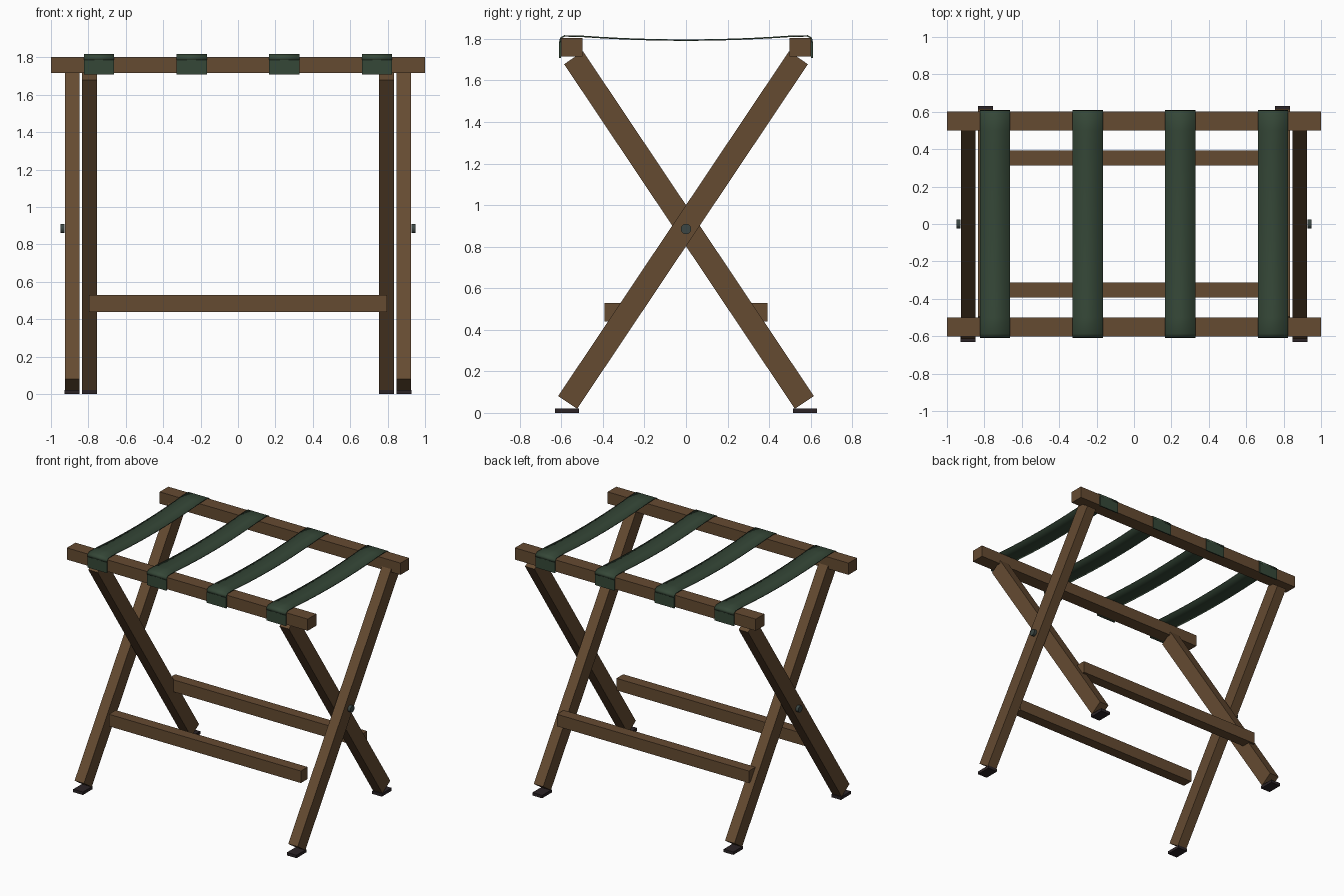
import bpy, bmesh, math

if "Cube" in bpy.data.objects:
    bpy.data.objects.remove(bpy.data.objects["Cube"])


def material(name, rgb):
    m = bpy.data.materials.new(name)
    m.diffuse_color = (*rgb, 1)
    m.use_nodes = True
    m.node_tree.nodes["Principled BSDF"].inputs["Base Color"].default_value = m.diffuse_color
    return m


WOOD = material("brown wood", (0.130, 0.070, 0.031))
STRAP = material("green webbing", (0.036, 0.064, 0.039))
RUBBER = material("dark rubber", (0.024, 0.017, 0.019))
METAL = material("dark metal", (0.045, 0.062, 0.056))


def finish(name, bm, mat, loc=(0, 0, 0), rot=(0, 0, 0)):
    bmesh.ops.recalc_face_normals(bm, faces=bm.faces)
    me = bpy.data.meshes.new(name)
    bm.to_mesh(me)
    bm.free()
    me.materials.append(mat)
    ob = bpy.data.objects.new(name, me)
    ob.location, ob.rotation_euler = loc, rot
    bpy.context.collection.objects.link(ob)
    return ob


def box(name, size, loc, mat, rot=(0, 0, 0)):
    bm = bmesh.new()
    bmesh.ops.create_cube(bm, size=1)
    bmesh.ops.scale(bm, vec=size, verts=bm.verts)
    return finish(name, bm, mat, loc, rot)


def strap(name, x, width, thick):
    # sagging sheet between the rails, tucked over their outer edges
    pts = [(-0.606, 1.785), (-0.604, 1.803), (-0.585, 1.814), (-0.5, 1.812)]
    n = 12
    mid = [(-0.5 + i / n, 1.794 + 0.018 * (2 * i / n - 1) ** 2) for i in range(1, n)]
    pts = pts + mid + [(-y, z) for y, z in reversed(pts)]
    bm = bmesh.new()
    rows = [[bm.verts.new((x + s * width / 2, y, z)) for y, z in pts] for s in (-1, 1)]
    for i in range(len(pts) - 1):
        f = bm.faces.new((rows[0][i], rows[1][i], rows[1][i + 1], rows[0][i + 1]))
        f.smooth = True
    ob = finish(name, bm, STRAP)
    mod = ob.modifiers.new("thickness", 'SOLIDIFY')
    mod.thickness, mod.offset = thick, 0


# top rails and lower stretchers
for side, s in (("front", -1), ("back", 1)):
    box(side + "_rail", (2, 0.102, 0.088), (0, s * 0.55, 1.759), WOOD)
    box(side + "_stretcher", (1.594, 0.08, 0.09), (0, s * 0.353, 0.484), WOOD)

# crossed legs: the outer pair stands in front, the inner pair behind
lean = math.atan2(1.111, 1.659)
for side, s in (("left", -1), ("right", 1)):
    for pair, x, d in (("outer", 0.887, 1), ("inner", 0.794, -1)):
        box(f"{side}_{pair}_leg", (0.078, 0.11, 1.996),
            (s * x, -d * 0.0145, 0.8795), WOOD, (-d * lean, 0, 0))
        box(f"{side}_{pair}_foot", (0.08, 0.116, 0.022),
            (s * x, -d * 0.572, 0.011), RUBBER)
    # pivot bolt head
    bm = bmesh.new()
    bmesh.ops.create_cone(bm, cap_ends=True, segments=16, radius1=0.025,
                          radius2=0.025, depth=0.022)
    finish(side + "_pivot_bolt", bm, METAL, (s * 0.939, 0, 0.885), (0, math.pi / 2, 0))

# webbing straps and their end tabs on the outer rail faces
for i, x in enumerate((-0.743, -0.248, 0.248, 0.743), 1):
    strap(f"strap_{i}", x, 0.162, 0.007)
    for side, s in (("front", -1), ("back", 1)):
        box(f"{side}_strap_tab_{i}", (0.162, 0.009, 0.08),
            (x, s * 0.6055, 1.747), STRAP)
